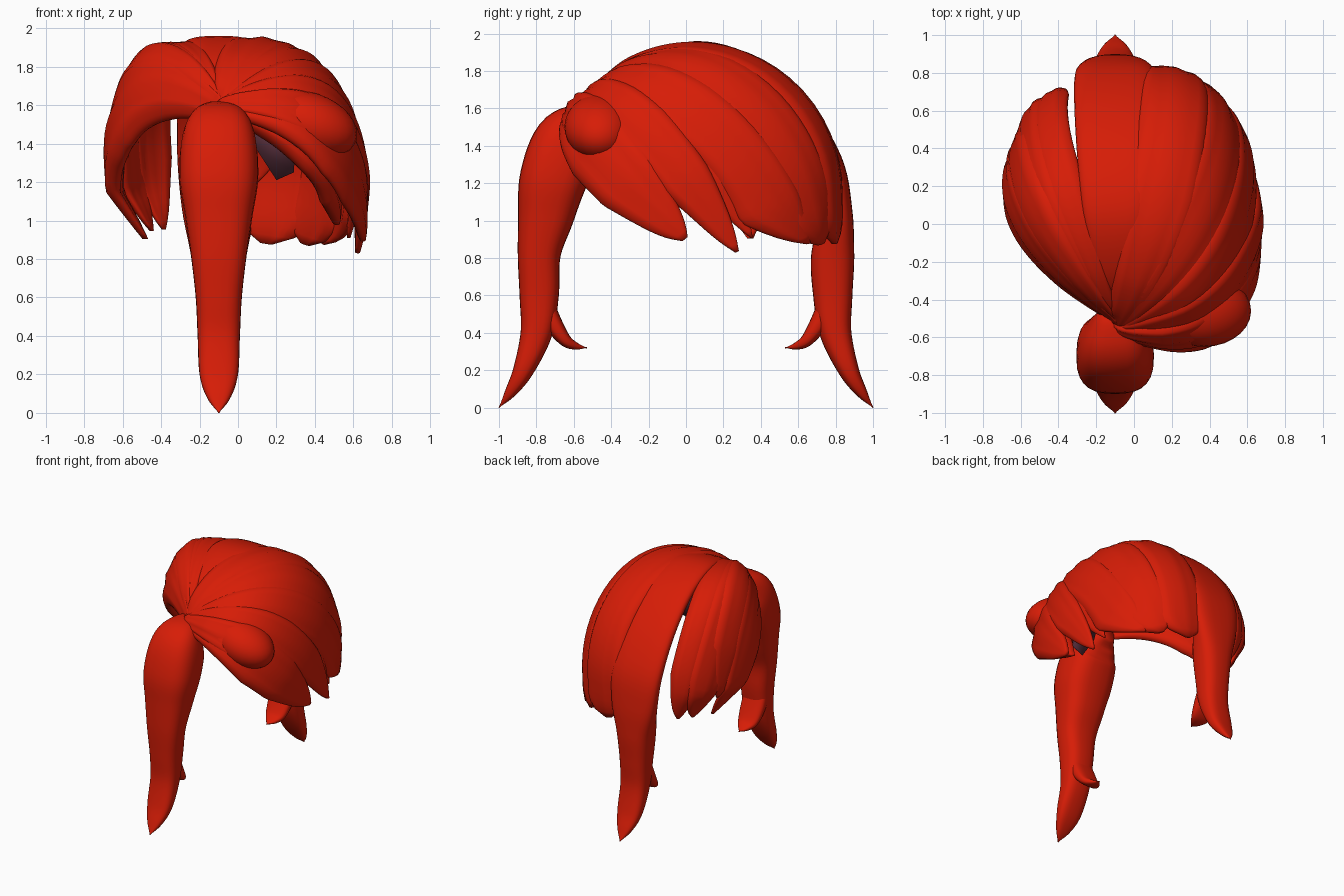
import bpy, bmesh, math
from mathutils import Vector

if "Cube" in bpy.data.objects:
    bpy.data.objects.remove(bpy.data.objects["Cube"])


def make_material(name, rgb):
    m = bpy.data.materials.new(name)
    m.use_nodes = True
    m.diffuse_color = (*rgb, 1)
    bsdf = m.node_tree.nodes["Principled BSDF"]
    bsdf.inputs["Base Color"].default_value = (*rgb, 1)
    bsdf.inputs["Roughness"].default_value = 0.7
    return m


RED = make_material("red hair", (0.68, 0.012, 0.002))
PLUM = make_material("dark plum lining", (0.085, 0.025, 0.04))
RING = 28
CENTRE = Vector((0, 0.05, 1.15))
ROOT = Vector((-0.1, -0.56, 0.42)).normalized()


def power(v, e):
    return math.copysign(abs(v) ** e, v)


def finish(name, bm, mat):
    """Turn a bmesh into a smooth object of one colour."""
    bmesh.ops.recalc_face_normals(bm, faces=bm.faces)
    me = bpy.data.meshes.new(name)
    bm.to_mesh(me)
    bm.free()
    me.materials.append(mat)
    for p in me.polygons:
        p.use_smooth = True
    bpy.context.collection.objects.link(bpy.data.objects.new(name, me))


def skin(name, rings):
    """Join a row of rings into one closed tube."""
    bm = bmesh.new()
    rows = [[bm.verts.new(p) for p in r] for r in rings]
    for a, b in zip(rows, rows[1:]):
        for i in range(RING):
            j = (i + 1) % RING
            bm.faces.new((a[i], a[j], b[j], b[i]))
    bm.faces.new(rows[0])
    bm.faces.new(rows[-1])
    finish(name, bm, RED)


def inside_head(p):
    """The head form: its right side is boxier, cut back in front, tapering below."""
    x, y, z = p
    rx, ry, e = 0.61, 0.75, 3
    if x < 0:
        rx = 0.65 * max(0.4, 1 + min(z, 0)) * max(0.25, 1 - 1.3 * max(0, 0.3 - y) ** 3)
        ry, e = max(0.6, 0.75 + 0.2 * x), 6
    return abs(x / rx) ** e + (y / ry) ** 2 + (max(z, 0) / 0.76) ** 2 < 1


def head(d):
    """Point of the head form in direction d from its centre."""
    lo, hi = 0.0, 3.0
    for _ in range(24):
        t = (lo + hi) / 2
        lo, hi = (t, hi) if inside_head(d * t) else (lo, t)
    return d * lo


def sheet(name, end, mid, width, thick=0.035, lift=0.0, skew=0.0, blunt=0.75, point=0.8):
    """Curved lock lying on the head form, from the parting to its tip."""
    e = (Vector(end) - CENTRE).normalized()
    m = Vector(mid).normalized()
    rings = []
    steps = 36
    for s in range(steps + 1):
        t = s / steps
        d = (ROOT * (1 - t) ** 2 + m * 2 * t * (1 - t) + e * t * t).normalized()
        tan = (m - ROOT) * (1 - t) + (e - m) * t
        side = tan.cross(d).normalized()
        taper = 1 if t < blunt else max(0.02, 1 - (t - blunt) / (1 - blunt)) ** point
        w = width * min(1, 0.25 + 1.5 * t) * taper
        h = thick * min(1, 0.5 + 2 * t) * (0.25 + 0.75 * taper)
        ring = []
        for k in range(RING):
            a = 2 * math.pi * k / RING
            u, v = power(math.cos(a), 0.8), power(math.sin(a), 0.8)
            p = head(d + side * w * (u + skew))
            n = Vector((p.x, p.y, max(p.z, 0))).normalized()
            groove = 1 + 0.12 * math.sin(9 * u + 3 * t) * taper
            ring.append(CENTRE + p + n * (lift * min(1, 2 * t + 0.2) + h * v * groove))
        rings.append(ring)
    skin(name, rings)


def smooth_path(pts, per=6):
    """Catmull-Rom samples through rows of numbers."""
    pts = [Vector(p) for p in pts]
    ext = [pts[0] * 2 - pts[1]] + pts + [pts[-1] * 2 - pts[-2]]
    out = []
    for a, b, c, d in zip(ext, ext[1:], ext[2:], ext[3:]):
        for i in range(per):
            t = i / per
            out.append((b * 2 + (c - a) * t + (a * 2 - b * 5 + c * 4 - d) * t * t
                        + (b * 3 - a - c * 3 + d) * t ** 3) / 2)
    return out + [pts[-1]]


def strand(name, rows, x=-0.1):
    """Thick lock in the middle plane; rows are (y, z, half depth, half width)."""
    path = smooth_path(rows)
    rings = []
    for i, p in enumerate(path):
        q, r = path[max(i - 1, 0)], path[min(i + 1, len(path) - 1)]
        n = Vector((0, -(r[1] - q[1]), r[0] - q[0])).normalized()
        ring = []
        for k in range(RING):
            a = 2 * math.pi * k / RING
            u, v = power(math.cos(a), 0.7), power(math.sin(a), 0.75)
            ring.append(Vector((x + u * max(p[3], 0.003), p[0], p[1])) + n * v * max(p[2], 0.003))
        rings.append(ring)
    skin(name, rings)


# Long front and back locks share a tail, mirrored front to back
def tail(s):
    return [(s * 0.785, 0.82, 0.115, 0.145), (s * 0.785, 0.6, 0.105, 0.12),
            (s * 0.80, 0.4, 0.085, 0.11), (s * 0.87, 0.2, 0.055, 0.1),
            (s * 0.94, 0.08, 0.03, 0.06), (s * 1.0, 0.0, 0.0, 0.0)]


strand("front_lock", [(-0.42, 1.53, 0.05, 0.06), (-0.52, 1.51, 0.12, 0.13),
                      (-0.63, 1.42, 0.18, 0.19), (-0.71, 1.22, 0.18, 0.205),
                      (-0.75, 1.02, 0.15, 0.175)] + tail(-1))
strand("back_lock", [(-0.45, 1.64, 0.03, 0.06), (-0.25, 1.82, 0.04, 0.11),
                     (0.05, 1.915, 0.045, 0.17), (0.35, 1.83, 0.05, 0.2),
                     (0.6, 1.61, 0.055, 0.215), (0.77, 1.32, 0.065, 0.215),
                     (0.81, 1.05, 0.08, 0.19)] + tail(1))
for label, s in (("front", -1), ("back", 1)):
    strand(label + "_flick", [(s * 0.78, 0.62, 0.05, 0.09), (s * 0.72, 0.47, 0.05, 0.1),
                              (s * 0.65, 0.365, 0.035, 0.085), (s * 0.59, 0.33, 0.02, 0.05),
                              (s * 0.53, 0.32, 0.0, 0.0)], x=-0.11)

# Under layer closing the crown
sheet("under_cap", (0.1, 0.85, 1.2), (0.05, 0.15, 1), 0.4, 0.03, -0.05)

# Swept locks on the left side, from the fringe to the back
sheet("fringe_lock", (0.62, 0.0, 0.9), (0.6, -0.55, 0.42), 0.27, 0.05, 0.04, 0.2, 0.68, 0.6)
sheet("fringe_inner_lock", (0.6, -0.12, 0.98), (0.45, -0.6, 0.26), 0.17, 0.06, -0.09)
sheet("fringe_upper_lock", (0.64, 0.1, 1.0), (0.65, -0.4, 0.6), 0.2, 0.04, 0.025, 0.2)
sheet("side_lock", (0.66, 0.29, 0.8), (0.75, -0.2, 0.65), 0.22, 0.045, 0.03, 0.4, 0.7, 0.7)
sheet("side_small_lock", (0.65, 0.39, 0.88), (0.72, -0.1, 0.7), 0.18, 0.035, 0.0, 0.3)
sheet("side_rear_lock", (0.5, 0.74, 0.84), (0.65, 0.1, 0.75), 0.28, 0.045, 0.01, 0.7, 0.85)
sheet("rear_outer_lock", (0.38, 0.8, 0.85), (0.4, 0.12, 0.9), 0.26, 0.045, -0.005, 0.3, 0.92, 0.5)
sheet("rear_inner_lock", (0.15, 0.85, 0.86), (0.15, 0.1, 1), 0.26, 0.045, 0.0, 0.2, 0.93, 0.5)

# Swept locks on the right side
sheet("right_front_lock", (-0.54, 0.38, 0.87), (-0.62, 0.05, 0.65), 0.28, 0.06, 0.01, 0.0, 0.6, 0.7)
sheet("right_upper_lock", (-0.56, 0.42, 1.1), (-0.5, 0.1, 0.85), 0.24, 0.045, 0.015)
sheet("right_middle_lock", (-0.42, 0.52, 0.96), (-0.45, 0.2, 0.88), 0.2, 0.045, 0.0, 0.0, 0.8, 0.6)
sheet("right_rear_lock", (-0.34, 0.58, 0.98), (-0.3, 0.2, 1), 0.17, 0.04, -0.01, 0.0, 0.8, 0.6)

# Rolled fringe and its curl at the left of the parting
sheet("fringe_roll", (0.62, -0.25, 1.28), (0.42, -0.62, 0.42), 0.2, 0.07, 0.02, 0.0, 0.55, 0.5)
bm = bmesh.new()
bmesh.ops.create_uvsphere(bm, u_segments=28, v_segments=16, radius=1)
for v in bm.verts:
    v.co = Vector((0.37 + 0.25 * v.co.x, -0.46 + 0.19 * v.co.y, 1.5 + 0.17 * v.co.z - 0.05 * v.co.x))
finish("curl", bm, RED)

# Small dark lining patch behind the fringe
bm = bmesh.new()
outline = [(0.06, 1.5), (0.09, 1.38), (0.2, 1.21), (0.29, 1.25), (0.3, 1.4)]
rows = [[bm.verts.new((x, y, z)) for x, z in outline] for y in (-0.36, -0.354)]
bm.faces.new(rows[0])
bm.faces.new(rows[1])
for i in range(len(outline)):
    j = (i + 1) % len(outline)
    bm.faces.new((rows[0][i], rows[0][j], rows[1][j], rows[1][i]))
finish("lining_patch", bm, PLUM)
